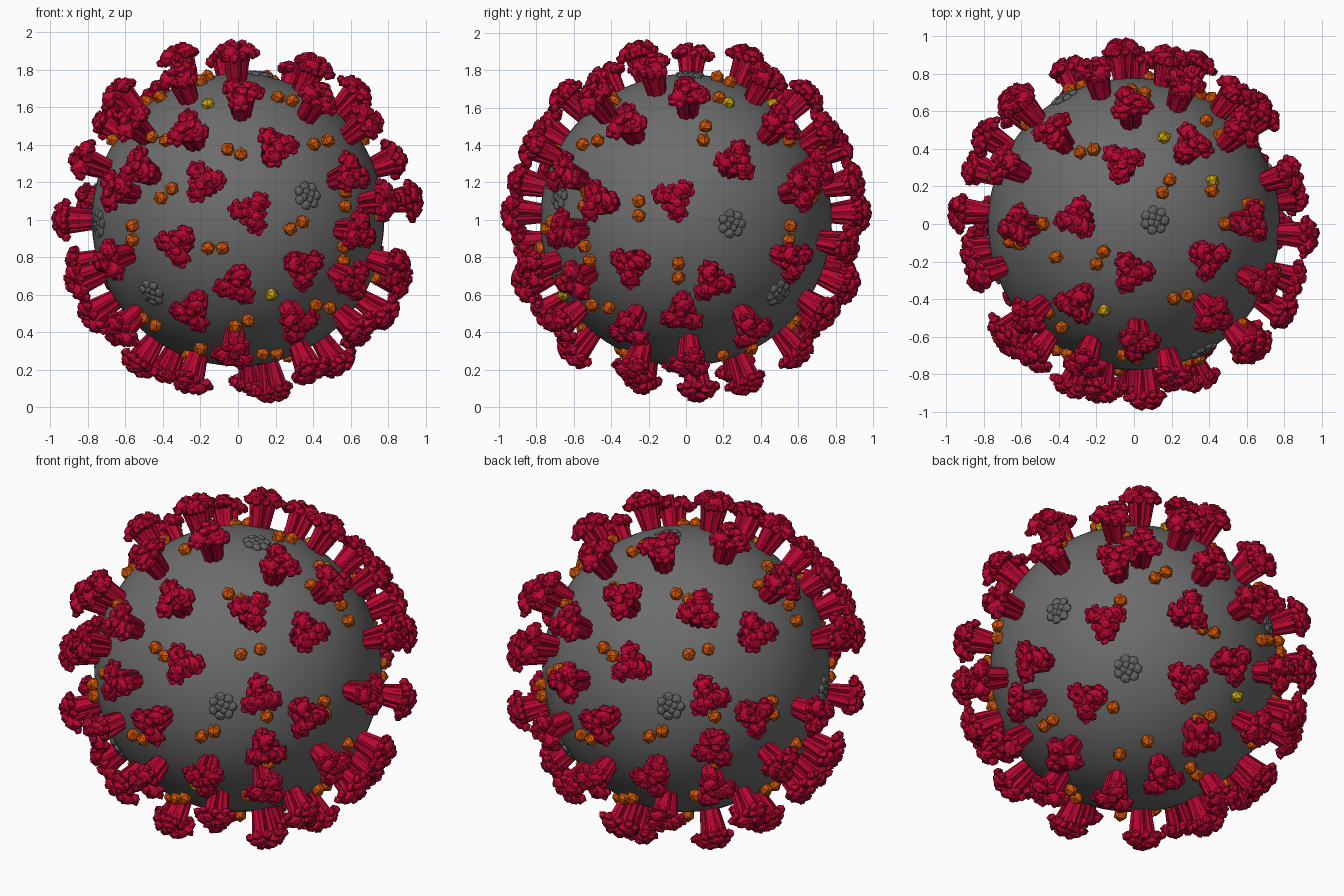
import bpy, bmesh, math, random
from mathutils import Vector, Matrix

random.seed(4)
cube = bpy.data.objects.get("Cube")
if cube:
    bpy.data.objects.remove(cube)

CENTRE = Vector((0, 0, 1))
CORE_R = 0.78


def material(name, r, g, b):
    m = bpy.data.materials.new(name)
    m.use_nodes = True
    m.diffuse_color = (r, g, b, 1)
    m.node_tree.nodes["Principled BSDF"].inputs["Base Color"].default_value = (r, g, b, 1)
    return m


grey = material("shell grey", .15, .15, .15)
dark_grey = material("cluster grey", .13, .13, .13)
crimson = material("spike crimson", .49, .002, .032)
orange = material("bead orange", .62, .09, .002)
yellow = material("bead yellow", .55, .36, .003)


def lump(bm, pos, size, detail=1, jitter=0.0):
    """Add a faceted lump with per-axis size."""
    shape = Matrix.Translation(pos) @ Matrix.Diagonal((*size, 1))
    made = bmesh.ops.create_icosphere(bm, subdivisions=detail, radius=1, matrix=shape)
    for v in made["verts"]:
        v.co += (v.co - Vector(pos)) * random.uniform(-jitter, jitter)


def rod(bm, low, high, r_low, r_high):
    """Add a six-sided tapered rod between two points."""
    low, high = Vector(low), Vector(high)
    axis = high - low
    place = Matrix.Translation((low + high) / 2) @ axis.to_track_quat("Z", "Y").to_matrix().to_4x4()
    bmesh.ops.create_cone(bm, cap_ends=True, segments=6, radius1=r_low, radius2=r_high,
                          depth=axis.length, matrix=place)


def polar(r, degrees, z):
    a = math.radians(degrees)
    return (r * math.cos(a), r * math.sin(a), z)


def finish(bm, name, mat):
    mesh = bpy.data.meshes.new(name)
    bm.to_mesh(mesh)
    bm.free()
    mesh.materials.append(mat)
    return mesh


def spike_mesh():
    """Three-part club: ridged stem under a three-lobed knobbly head."""
    bm = bmesh.new()
    rod(bm, (0, 0, 0), (0, 0, .22), .038, .056)
    for arm in (90, 210, 330):
        # stem ridges
        rod(bm, polar(.03, arm, 0), polar(.052, arm, .22), .019, .026)
        for side in (-35, 35):
            rod(bm, polar(.036, arm + side, .03), polar(.058, arm + side, .21), .014, .02)
        # main lobe, drooping rim and outer knobs
        lump(bm, polar(.058, arm, .22), (.048, .048, .038), 2, .12)
        lump(bm, polar(.11, arm, .204), (.024, .024, .024), 1, .15)
        for side in (-20, 20):
            lump(bm, polar(.091, arm + side, .202), (.029, .029, .027), 1, .15)
        lump(bm, polar(.058, arm + 60, .202), (.03, .03, .03), 1, .15)
        # crown knobs
        lump(bm, polar(.034, arm + 15, .254), (.03, .03, .026), 1, .15)
        lump(bm, polar(.068, arm - 12, .246), (.022, .022, .019), 1, .15)
    lump(bm, (0, 0, .243), (.04, .04, .025), 1, .1)
    return finish(bm, "spike", crimson)


def cluster_mesh():
    """Low rosette of small lumps."""
    bm = bmesh.new()
    for i in range(7):
        lump(bm, polar(.052, i * 360 / 7, 0), (.027, .027, .018), 2, .08)
    for i in range(4):
        lump(bm, polar(.022, i * 90 + 20, .004), (.023, .023, .018), 2, .08)
    return finish(bm, "cluster", dark_grey)


def bead_mesh(name, mat, r):
    bm = bmesh.new()
    lump(bm, (0, 0, 0), (r, r, r), 1, .08)
    return finish(bm, name, mat)


def direction(view, u, v, reach):
    """Turn a pair of offsets in one plane into a unit direction."""
    depth = math.sqrt(max(reach * reach - u * u - v * v, 0))
    vec = {"front": (u, -depth, v), "side": (depth, u, v), "far_side": (-depth, u, v),
           "top": (u, v, depth), "under": (u, v, -depth)}[view]
    return Vector(vec).normalized()


def twins(d):
    """Half-turn symmetry about the upright axis."""
    return [d, Vector((-d.x, -d.y, d.z))]


def place(mesh, name, d, r, roll=0):
    ob = bpy.data.objects.new(name, mesh)
    bpy.context.collection.objects.link(ob)
    turn = d.to_track_quat("Z", "Y").to_matrix().to_4x4()
    ob.matrix_world = Matrix.Translation(CENTRE + d * r) @ turn @ Matrix.Rotation(roll, 4, "Z")


# Core ball
bpy.ops.mesh.primitive_uv_sphere_add(segments=64, ring_count=32, radius=CORE_R, location=CENTRE)
core = bpy.context.object
core.name = "core_ball"
core.data.materials.append(grey)
bpy.ops.object.shade_smooth()

# Spikes: mirrored pairs, then the unpaired ones
paired = {
    "front": [(-.26, .47), (.2, .38), (-.52, .27), (-.18, .2), (.07, .04), (-.32, -.13),
              (-.01, -.34), (.34, -.25), (-.24, -.48), (.31, -.54), (-.67, -.21),
              (.59, .24), (.6, -.32), (.02, .65), (-.02, -.69), (-.64, .16), (.63, -.06),
              (-.3, .74)],
    "side": [(-.31, .51), (.26, .31), (-.46, .1), (-.29, -.24), (.14, -.32), (-.02, -.49),
             (-.3, -.57), (.34, -.57), (.49, .51), (.01, .66), (.02, -.74)],
    "top": [(.42, -.48)],
    "under": [(.37, -.27)],
}
single = {
    "side": [(-.06, .11)],
    "far_side": [(.07, 0)],
    "top": [(-.06, .32), (-.3, .03), (-.01, -.25), (.39, -.18)],
    "under": [(.19, .06), (.07, .32), (-.25, -.23)],
}
spike = spike_mesh()
for group, both in ((paired, True), (single, False)):
    for view, spots in group.items():
        for u, v in spots:
            d = direction(view, u, v, .9)
            for p in twins(d) if both else [d]:
                place(spike, "spike", p, .72, random.uniform(0, 2))

# Flat rosette clusters
cluster = cluster_mesh()
for u, v in [(.37, .13), (-.46, -.39), (-.74, -.02)]:
    for p in twins(direction("front", u, v, CORE_R)):
        place(cluster, "cluster", p, CORE_R)
place(cluster, "cluster", direction("top", .11, .02, CORE_R), CORE_R)

# Orange beads in close pairs: two offsets and a tilt in degrees
beads = {
    "front": [(-.02, .36, -20), (-.12, -.15, 0), (-.38, .14, 40), (.31, -.03, 30),
              (.44, .41, 15), (.25, .64, -15), (-.42, .43, -15), (-.45, .64, 15),
              (.02, -.55, 25), (.45, -.46, -10), (-.56, -.07, 90), (-.47, -.54, -30),
              (.56, -.18, 90), (.57, .11, 90), (-.23, -.7, 30), (.17, -.71, 0)],
    "side": [(.1, .46, 80), (-.25, .06, 90), (-.04, -.27, 90), (-.03, -.54, 0)],
    "top": [(.17, .2, 60), (-.18, -.18, 60)],
}
bead = bead_mesh("orange_bead", orange, .039)
for view, spots in beads.items():
    for u, v, tilt in spots:
        a = math.radians(tilt)
        for s in (-.038, .038):
            d = direction(view, u + s * math.cos(a), v + s * math.sin(a), .79)
            for p in twins(d) if view != "top" else [d]:
                place(bead, "orange_bead", p, .795, s * 9)

# Yellow beads
gold = bead_mesh("yellow_bead", yellow, .039)
for u, v in [(-.16, .62), (.18, -.4)]:
    for p in twins(direction("front", u, v, .79)):
        place(gold, "yellow_bead", p, .785)
place(gold, "yellow_bead", direction("top", .42, .23, .79), .785)
